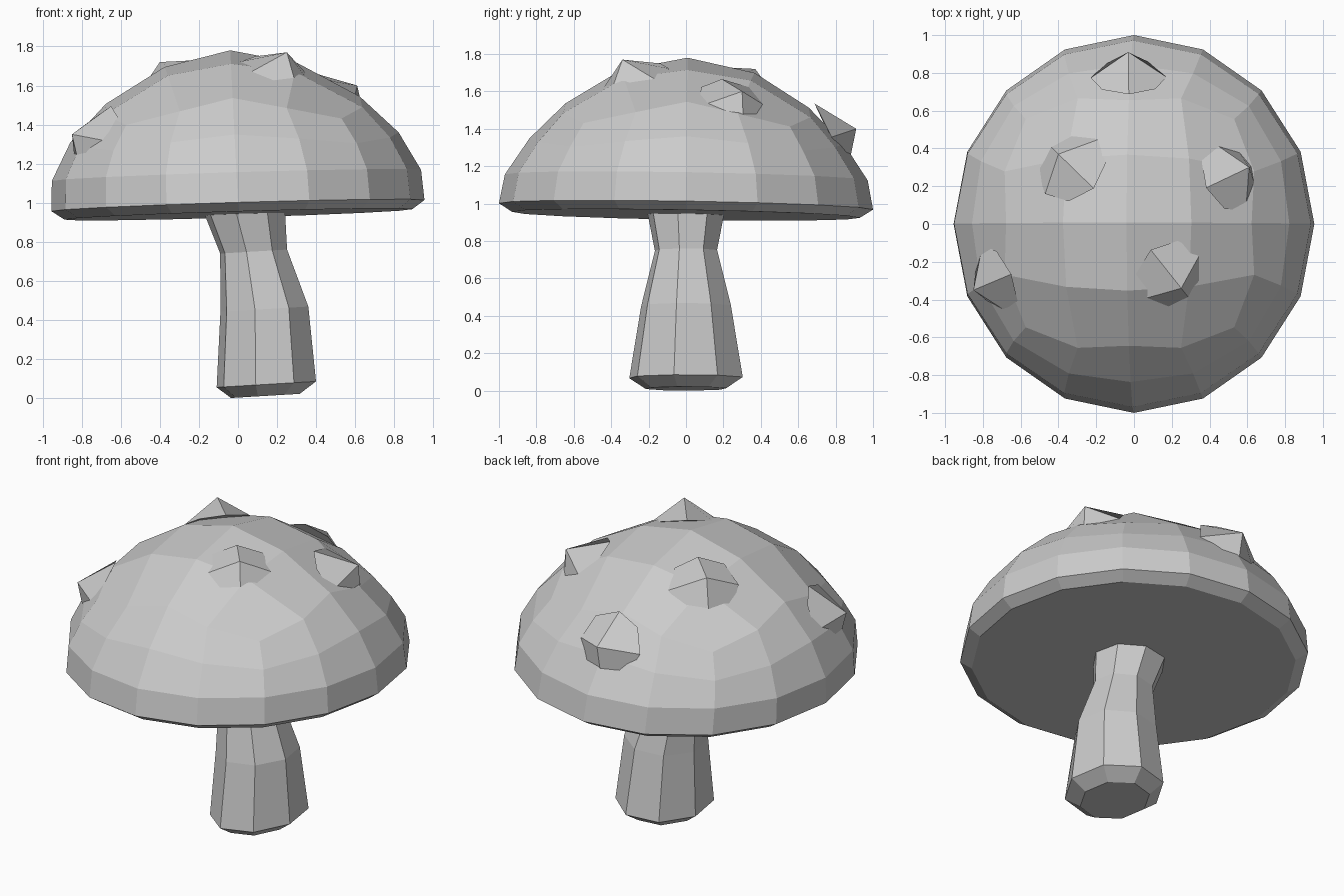
import bpy
import bmesh
from math import sin, cos, pi, radians
from mathutils import Vector

cube = bpy.data.objects.get("Cube")
if cube:
    bpy.data.objects.remove(cube, do_unlink=True)

# Single flat colour
grey = bpy.data.materials.new("light_grey")
grey.use_nodes = True
grey.diffuse_color = (0.6, 0.6, 0.6, 1)
bsdf = next(n for n in grey.node_tree.nodes if n.type == 'BSDF_PRINCIPLED')
bsdf.inputs["Base Color"].default_value = (0.6, 0.6, 0.6, 1)


def finish(bm, name):
    bmesh.ops.recalc_face_normals(bm, faces=bm.faces[:])
    mesh = bpy.data.meshes.new(name)
    bm.to_mesh(mesh)
    bm.free()
    mesh.materials.append(grey)
    obj = bpy.data.objects.new(name, mesh)
    bpy.context.collection.objects.link(obj)
    return obj


def bridge(bm, a, b):
    n = len(a)
    for i in range(n):
        j = (i + 1) % n
        bm.faces.new((a[i], a[j], b[j], b[i]))


# Cap: dome with a square grid on its crown, leaning slightly
def lean(x, y, z):
    return Vector((x - 0.05 * (z - 0.98), y + 0.01 * (z - 0.98),
                   z + 0.03 * x - 0.017 * y))


def cap_ring(bm, count, rx, ry, z, bulge=0, drop=0):
    ring = []
    for i in range(count):
        a = 2 * pi * i / count
        corner = sin(2 * a) ** 2
        ring.append(bm.verts.new(lean((rx + bulge * corner) * cos(a),
                                      (ry + bulge * corner) * sin(a),
                                      z - drop * corner)))
    return ring


bm = bmesh.new()
apex = bm.verts.new(lean(0, 0, 1.78))
crown = cap_ring(bm, 8, 0.34, 0.36, 1.705, 0.12, 0.05)
shoulder = cap_ring(bm, 16, 0.65, 0.65, 1.525, 0.13, 0.12)
upper = cap_ring(bm, 16, 0.84, 0.84, 1.335, 0.04, 0.06)
lower = cap_ring(bm, 16, 0.945, 0.97, 1.14)
rim = cap_ring(bm, 16, 0.955, 1.0, 0.985)
under = cap_ring(bm, 16, 0.89, 0.93, 0.94)
for q in range(4):
    side, corner, nxt = crown[2 * q], crown[2 * q + 1], crown[(2 * q + 2) % 8]
    s = [shoulder[(4 * q + k) % 16] for k in range(5)]
    bm.faces.new((apex, side, corner, nxt))
    bm.faces.new((side, s[0], s[1], corner))
    bm.faces.new((corner, s[1], s[2], s[3]))
    bm.faces.new((corner, s[3], s[4], nxt))
loops = [shoulder, upper, lower, rim, under]
for a, b in zip(loops, loops[1:]):
    bridge(bm, a, b)
centre = bm.verts.new(lean(0, 0, 0.94))
for i in range(16):
    bm.faces.new((centre, under[i], under[(i + 1) % 16]))
finish(bm, "cap")

# Stem: bent octagonal column (z, centre x, radius x, radius y)
bm = bmesh.new()
rings = []
for z, cx, rx, ry in [(0.011, 0.14, 0.18, 0.22), (0.07, 0.145, 0.26, 0.31),
                      (0.455, 0.135, 0.23, 0.245), (0.75, 0.08, 0.175, 0.17),
                      (0.95, 0.035, 0.21, 0.21)]:
    ring = []
    for i in range(8):
        a = radians(45 * i - 12)
        dx = rx * cos(a)
        ring.append(bm.verts.new((cx + dx, ry * sin(a), z + 0.06 * dx)))
    rings.append(ring)
for a, b in zip(rings, rings[1:]):
    bridge(bm, a, b)
bm.faces.new(rings[0])
bm.faces.new(rings[-1])
finish(bm, "stem")


# Warts: pointed bumps, four kite faces each, set into the cap
def wart(name, tip, size=0.2, height=0.14):
    tip = Vector(tip)
    out = (tip - Vector((-0.02, 0, 0.95))).normalized()
    across = Vector((0, 0, 1)).cross(out).normalized()
    up = out.cross(across)
    base = tip - out * height + up * 0.02
    bm = bmesh.new()
    top = bm.verts.new(tip)
    ring = []
    for i in range(8):
        a = pi * i / 4
        ring.append(bm.verts.new(base + size * (across * cos(a) + up * sin(a))))
    for i in range(0, 8, 2):
        bm.faces.new((top, ring[i], ring[i + 1], ring[(i + 2) % 8]))
    bm.faces.new(ring)
    finish(bm, name)


wart("front_left_wart", (0.25, -0.34, 1.77))
wart("back_right_wart", (-0.40, 0.37, 1.72))
wart("back_left_wart", (0.61, 0.30, 1.60))
wart("front_right_wart", (-0.85, -0.35, 1.35))
wart("back_wart", (-0.03, 0.91, 1.40))
